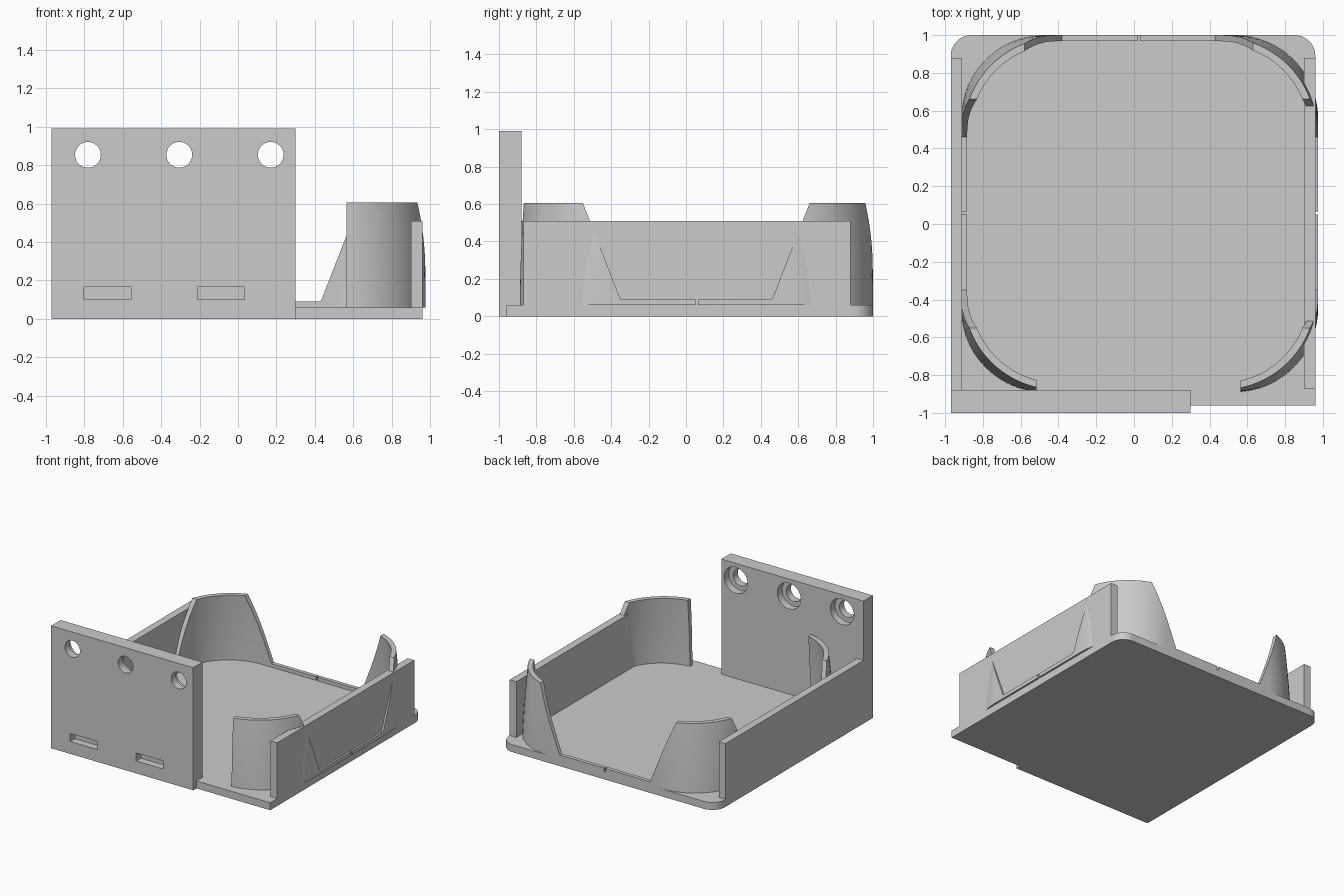
import bpy, bmesh, math

if "Cube" in bpy.data.objects:
    bpy.data.objects.remove(bpy.data.objects["Cube"])

grey = bpy.data.materials.new("plastic grey")
grey.diffuse_color = (0.6, 0.6, 0.6, 1)
grey.use_nodes = True
grey.node_tree.nodes["Principled BSDF"].inputs["Base Color"].default_value = grey.diffuse_color


def finish(name, bm):
    bmesh.ops.recalc_face_normals(bm, faces=bm.faces[:])
    me = bpy.data.meshes.new(name)
    bm.to_mesh(me)
    bm.free()
    me.materials.append(grey)
    ob = bpy.data.objects.new(name, me)
    bpy.context.collection.objects.link(ob)
    return ob


def prism(name, outline, axis, lo, hi):
    """Extrude a 2D outline along an axis (remaining axes keep x, y, z order)."""
    bm = bmesh.new()

    def ring(d):
        out = []
        for p in outline:
            c = list(p)
            c.insert(axis, d)
            out.append(bm.verts.new(c))
        return out
    a, b = ring(lo), ring(hi)
    bm.faces.new(a)
    bm.faces.new(b)
    for i in range(len(a)):
        j = (i + 1) % len(a)
        bm.faces.new((a[i], a[j], b[j], b[i]))
    return finish(name, bm)


def box(name, x0, x1, y0, y1, z0, z1):
    return prism(name, [(x0, y0), (x1, y0), (x1, y1), (x0, y1)], 2, z0, z1)


def circle(cx, cz, r, n=48):
    return [(cx + r * math.cos(2 * math.pi * i / n),
             cz + r * math.sin(2 * math.pi * i / n)) for i in range(n)]


def arc(cx, cy, r, start, n):
    return [(cx + r * math.cos(math.radians(start + 90 * i / n)),
             cy + r * math.sin(math.radians(start + 90 * i / n))) for i in range(n + 1)]


def cut(ob, cutters):
    bpy.context.view_layer.objects.active = ob
    for c in cutters:
        c.hide_render = True
        m = ob.modifiers.new("cut", 'BOOLEAN')
        m.operation, m.solver, m.object = 'DIFFERENCE', 'EXACT', c
        bpy.ops.object.modifier_apply(modifier=m.name)
        bpy.data.objects.remove(c)


def smooth(ob):
    bpy.ops.object.select_all(action='DESELECT')
    ob.select_set(True)
    bpy.context.view_layer.objects.active = ob
    bpy.ops.object.shade_smooth_by_angle(angle=math.radians(30))


# Floor plate, rounded at the back corners, notched for the mounting plate
FLOOR = 0.06
outline = [(-0.97, -0.88), (0.30, -0.88), (0.30, -0.96), (0.96, -0.96)]
outline += arc(0.85, 0.89, 0.11, 0, 10) + arc(-0.86, 0.89, 0.11, 90, 10)
smooth(prism("floor_plate", outline, 2, 0, FLOOR))

# Side walls
box("left_wall", -0.97, -0.91, -0.88, 0.88, FLOOR, 0.51)
box("right_wall", 0.90, 0.96, -0.87, 0.88, FLOOR, 0.51)

# Mounting plate with counterbored screw holes and blind slots
plate = box("mounting_plate", -0.97, 0.30, -1.0, -0.88, 0, 0.99)
tools = []
for x in (-0.78, -0.305, 0.17):
    tools.append(prism("hole_cutter", circle(x, 0.853, 0.067), 1, -1.1, -0.8))
    tools.append(prism("bore_cutter", circle(x, 0.853, 0.105), 1, -0.94, -0.8))
for x in (-0.80, -0.21):
    tools.append(box("slot_cutter", x, x + 0.245, -1.1, -0.94, 0.10, 0.165))
cut(plate, tools)
smooth(plate)

# Tapered rounded-square shell that becomes the corner holders and low lip
CX, CY, TOP, THICK, ROWS = 0.03, 0.055, 0.605, 0.03, 8


def shell_ring(t, inset):
    half = 0.945 - 0.012 * t * t - inset
    r = 0.445 + 0.055 * t - inset
    k = half - r
    pts = []
    for sx, sy, a in ((1, 1, 0), (-1, 1, 90), (-1, -1, 180), (1, -1, 270)):
        pts += arc(CX + sx * k, CY + sy * k, r, a, 20)
    return pts


bm = bmesh.new()
levels = [(i / ROWS, 0) for i in range(ROWS + 1)]
levels += [(i / ROWS, THICK + 0.008 * i / ROWS) for i in range(ROWS, -1, -1)]
rings = [[bm.verts.new((x, y, FLOOR + (TOP - FLOOR) * t)) for x, y in shell_ring(t, s)]
         for t, s in levels]
for a, b in zip(rings, rings[1:] + rings[:1]):
    for i in range(len(a)):
        j = (i + 1) % len(a)
        bm.faces.new((a[i], a[j], b[j], b[i]))
holders = finish("corner_holders", bm)


def opening(c):
    """Flared opening between two holders, leaving the low lip."""
    return [(c - 0.405, 0.09), (c + 0.405, 0.09), (c + 0.643, 0.70), (c - 0.643, 0.70)]


cut(holders, [
    prism("side_opening", opening(CY), 0, -1.3, 1.3),
    prism("back_opening", opening(CX - 0.005), 1, 0.5, 1.3),
    box("front_opening", -0.515, 0.565, -1.3, -0.3, -0.1, 0.8),
    box("side_gap", -1.3, 1.3, 0.05, 0.065, -0.1, 0.3),
    box("back_gap", 0.018, 0.033, 0.5, 1.3, -0.1, 0.3),
])
smooth(holders)
